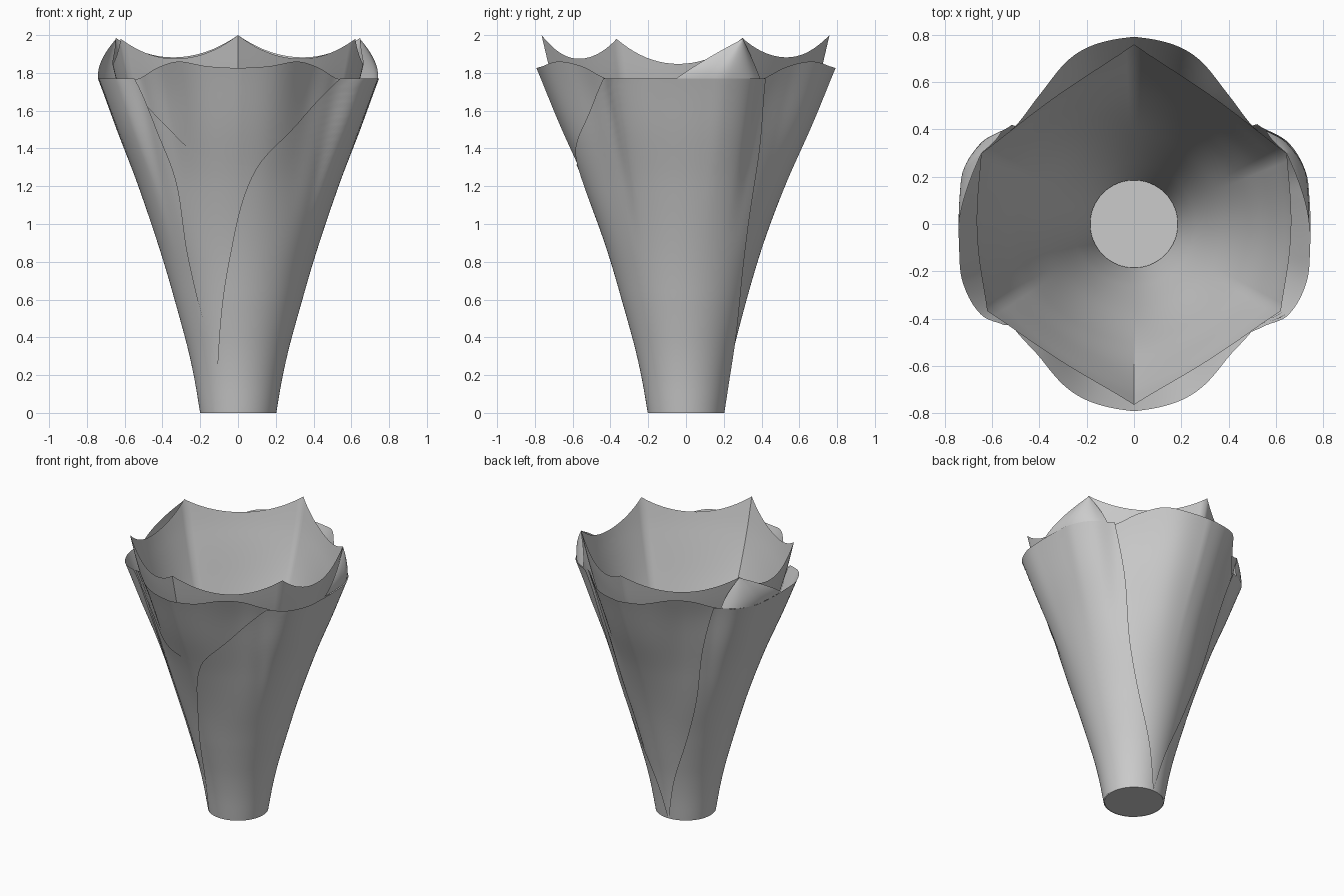
import bpy, math
from mathutils import Vector

if "Cube" in bpy.data.objects:
    bpy.data.objects.remove(bpy.data.objects["Cube"])


def curve(pts, x):
    """Smooth Hermite interpolation through (x, y) points."""
    if x <= pts[0][0]:
        return pts[0][1]
    if x >= pts[-1][0]:
        return pts[-1][1]
    n = len(pts)

    def slope(i):
        a, b = pts[max(i - 1, 0)], pts[min(i + 1, n - 1)]
        return (b[1] - a[1]) / (b[0] - a[0])
    i = max(k for k in range(n - 1) if pts[k][0] <= x)
    (x0, y0), (x1, y1) = pts[i], pts[i + 1]
    h = x1 - x0
    t = (x - x0) / h
    return ((2*t**3 - 3*t*t + 1) * y0 + (t**3 - 2*t*t + t) * h * slope(i)
            + (3*t*t - 2*t**3) * y1 + (t**3 - t*t) * h * slope(i + 1))


def grid(name, func, nu, nv):
    """Sheet from func(u, v) with u, v in 0..1."""
    verts = [func(i / nu, j / nv) for j in range(nv + 1) for i in range(nu + 1)]
    w = nu + 1
    faces = [(j*w + i, j*w + i + 1, (j+1)*w + i + 1, (j+1)*w + i)
             for j in range(nv) for i in range(nu)]
    me = bpy.data.meshes.new(name)
    me.from_pydata(verts, [], faces)
    me.polygons.foreach_set("use_smooth", [True] * len(faces))
    ob = bpy.data.objects.new(name, me)
    bpy.context.collection.objects.link(ob)
    return ob


def polar(a, r, z):
    """Angle in degrees from the front, turning towards +x."""
    a = math.radians(a)
    return Vector((r * math.sin(a), -r * math.cos(a), z))


# Flare profile, top outline (angle, radius) and petal top heights
PROFILE = [(0, .196), (.2, .228), (.4, .272), (.8, .383), (1.2, .518),
           (1.5, .635), (1.77, .736), (2, .83)]
OUTLINE = [(0, 1.05), (15, 1.015), (35, .91), (48, .915), (52, .93), (59, 1.005),
           (71, 1.025), (82, 1.0), (90, .993), (98, .997), (107, 1.01),
           (118, .98), (129, .89), (146, .9), (165, 1.015), (180, 1.05)]
FRONT_TOP = [(0, 1.825), (12, 1.835), (25, 1.86), (38, 1.83), (51, 1.77), (60, 1.76)]


def blend(z):
    t = min(max((z - .8) / .95, 0), 1)
    return t * t * (3 - 2 * t)


def outer(a, z, off=0):
    b = abs((a + 180) % 360 - 180)
    k = 1 + (curve(OUTLINE, b) - 1) * blend(z)
    return polar(a, curve(PROFILE, z) * k + off, z)


# Front and back petals lying under the side wraps
def petal(u, v, centre):
    a = -53 + 106 * u
    return outer(centre + a, v * curve(FRONT_TOP, abs(a)), -.004)


grid("front_petal", lambda u, v: petal(u, v, 0), 64, 40)
grid("back_petal", lambda u, v: petal(u, v, 180), 64, 40)

# Lower front layer with a curved neckline
NECK = [(-53, 1.66), (-40, 1.52), (-25, 1.39), (-10, 1.33), (10, 1.3), (30, 1.27), (53, 1.25)]
grid("front_insert",
     lambda u, v: outer(-53 + 106*u, v * curve(NECK, -53 + 106*u), .003), 48, 30)

# Side wraps, whose edges cross over at the bottom
BACK_EDGE = [(0, 180), (.25, 167), (.6, 147), (.95, 137), (1.4, 134), (1.77, 129)]
RIGHT_EDGE = [(0, -38), (.25, -26), (.8, -7), (1.3, 10), (1.55, 32), (1.77, 51)]
LEFT_EDGE = [(0, 12), (.25, 26), (.5, 37), (.8, 41), (1.2, 39), (1.5, 46), (1.77, 52)]


def wrap(u, v, side, front_edge):
    z = 1.77 * v
    a0, a1 = curve(front_edge, z), curve(BACK_EDGE, z)
    off = .016 if side > 0 else .011
    return outer(side * (a0 + (a1 - a0) * u), z, off * min(1, .4 + z))


grid("right_wrap", lambda u, v: wrap(u, v, 1, RIGHT_EDGE), 72, 44)
grid("left_wrap", lambda u, v: wrap(u, v, -1, LEFT_EDGE), 72, 44)

# Folded tips curling from the side wraps to the inner corners
for side, word in ((1, "right"), (-1, "left")):
    def tip(u, v, side=side):
        base = outer(side * (86 + 39 * u), 1.77, .01)
        apex = Vector((side * .645, .3, 1.98))
        mid = base.lerp(apex, .35)
        mid.x, mid.z = side * (abs(base.x) + .01), 1.86
        return base * (1-v)**2 + mid * (2*v*(1-v)) + apex * v*v
    grid(word + "_folded_tip", tip, 20, 12)

# Inner six-pointed cup with dipping rim
CORNERS = [(0, -.765, 2.0), (.625, -.37, 1.98), (.65, .3, 1.985), (0, .76, 2.0),
           (-.65, .3, 1.985), (-.625, -.37, 1.98)]
DIPS = [.115, .135, .11, .11, .135, .115]
BULGE = [.035, .06, .035, .035, .06, .035]
INNER = [(.05, .185), (.2, .212), (.4, .257), (.8, .368), (1.2, .5), (1.5, .607),
         (1.77, .69), (2, .745)]


def cup(u, v):
    i, s = divmod(u * 6, 1)
    i = int(i) % 6
    p, q = Vector(CORNERS[i]), Vector(CORNERS[(i + 1) % 6])
    rim = p.lerp(q, s)
    a = math.degrees(math.atan2(rim.x, -rim.y))
    r = math.hypot(rim.x, rim.y) + BULGE[i] * math.sin(math.pi * s)
    z = .05 + (rim.z - DIPS[i] * 4 * s * (1 - s) - .05) * v
    k = 1 + (r / .745 - 1) * blend(z)
    return polar(a, curve(INNER, z) * k, z)


grid("inner_cup", cup, 120, 44)

# Closed base
bpy.ops.mesh.primitive_cylinder_add(vertices=64, radius=.197, depth=.03, location=(0, 0, .015))
bpy.context.object.name = "base"
